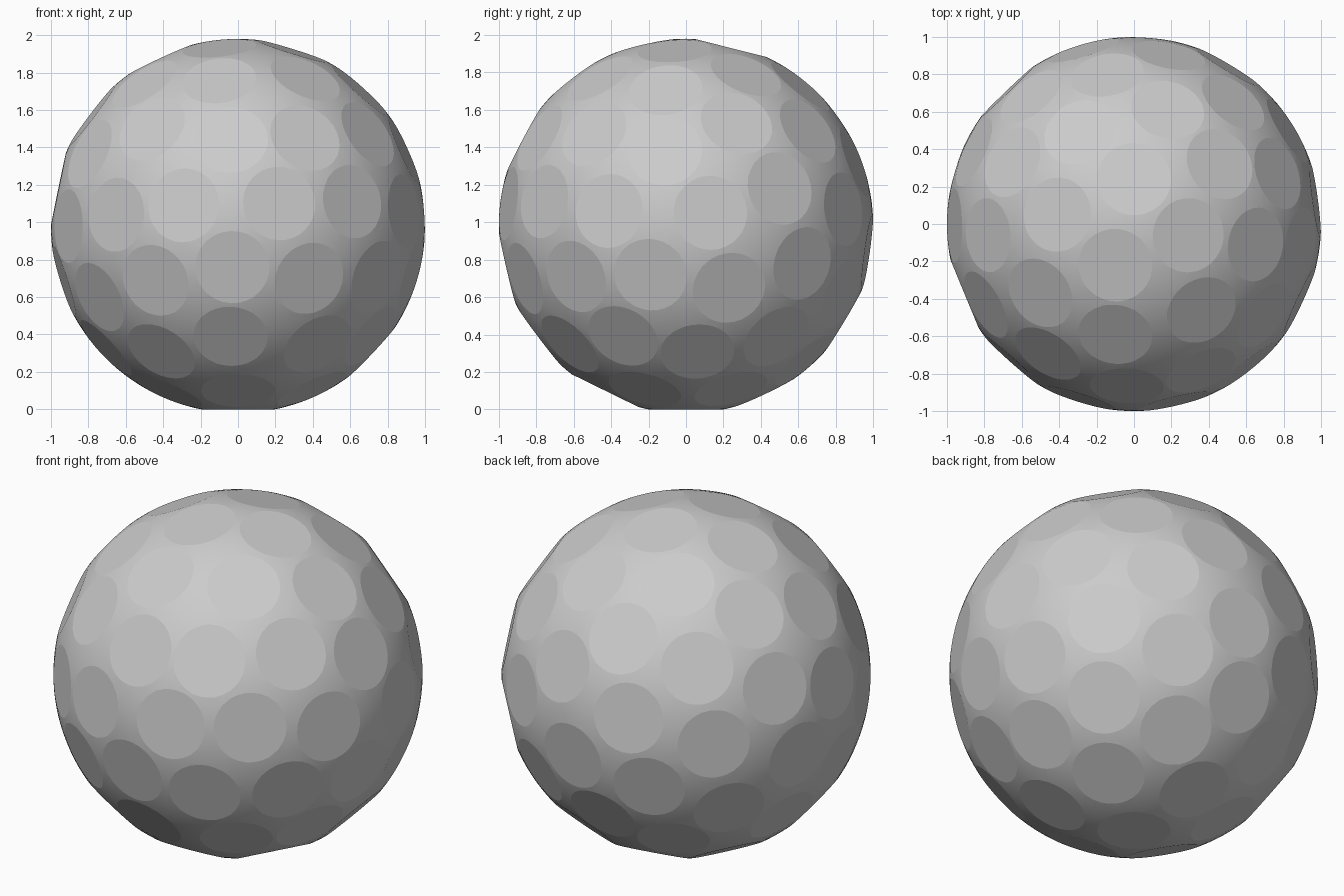
import bpy, bmesh, math
from mathutils import Vector

if "Cube" in bpy.data.objects:
    bpy.data.objects.remove(bpy.data.objects["Cube"])

D = 0.98          # distance of every flat from the ball centre
GAP = 0.405       # smallest spacing of flat centres

# Flat centres as seen from each side: (turn, tilt) -> (right, up) in that view
sides = {
    (0, 0): [(-.03, -.22), (.38, -.28), (-.44, -.29), (-.29, .11), (.22, .12), (.61, .13),
             (-.65, .06), (-.03, .46), (.35, .47), (-.46, .52), (-.04, -.59), (-.41, -.67),
             (.45, -.63), (-.74, -.38), (0, -.88), (-.91, 0)],
    (90, 0): [(-.49, .49), (-.41, .08), (-.58, -.28), (.13, .07), (.5, .2), (-.19, -.26),
              (.23, -.33), (.62, -.2), (-.36, -.59), (.05, -.67), (.48, -.59), (-.22, -.87),
              (.24, -.87), (-.11, .41), (.27, .55)],
    (0, 90): [(.66, -.11), (.46, .32), (.53, .65), (.29, -.06), (0, .24), (-.41, .05),
              (-.1, -.22), (.36, -.46), (-.5, -.37), (-.78, -.06), (-.65, .33), (-.29, .49),
              (.18, .61), (-.1, -.59), (-.8, -.43)],
    (215, 25): [(-.34, .19), (.06, .03), (-.67, .04), (-.31, -.24), (.48, -.08), (.15, -.38),
                (-.2, -.61), (.22, -.74), (.63, -.44), (.79, -.05)],
    (140, -30): [(.16, .56), (.24, .13), (.23, -.31), (.58, -.12), (.57, .25), (.33, -.63),
                 (.71, -.41)],
    (0, -90): [(-.7, .2), (-.38, .2), (-.42, -.24), (-.78, -.22), (-.94, .08)],
}


def lift(turn, tilt, r, u):
    """Put a point seen in a view onto the sphere."""
    a, e = math.radians(turn), math.radians(tilt)
    n = Vector((math.sin(a) * math.cos(e), -math.cos(a) * math.cos(e), math.sin(e)))
    right = Vector((math.cos(a), math.sin(a), 0))
    depth = math.sqrt(max(0, D * D - r * r - u * u))
    return (right * r + n.cross(right) * u + n * depth).normalized() * D


# The resting flat comes first, then all others
flats = [Vector((0, 0, -D))]
flats += [lift(*view, r, u) for view, pts in sides.items() for r, u in pts]

# Ease apart any flats that crowd each other
for _ in range(40):
    for i in range(len(flats)):
        for j in range(i):
            d = flats[i] - flats[j]
            if d.length < GAP:
                push = d.normalized() * (GAP - d.length) * 0.5
                flats[i] = (flats[i] + push).normalized() * D
                flats[j] = (flats[j] - push).normalized() * D
    flats[0] = Vector((0, 0, -D))

# Ball with a round slice taken off at each flat
bm = bmesh.new()
bmesh.ops.create_uvsphere(bm, u_segments=144, v_segments=72, radius=1.0)
for f in bm.faces:
    f.smooth = True
for p in flats:
    cut = bmesh.ops.bisect_plane(bm, geom=bm.verts[:] + bm.edges[:] + bm.faces[:], dist=1e-5,
                                 plane_co=p, plane_no=p.normalized(), clear_outer=True)
    rim = [e for e in cut["geom_cut"] if isinstance(e, bmesh.types.BMEdge) and e.is_boundary]
    for f in bmesh.ops.edgeloop_fill(bm, edges=rim)["faces"]:
        f.smooth = False
    for e in rim:
        e.smooth = False
bmesh.ops.recalc_face_normals(bm, faces=bm.faces[:])

mesh = bpy.data.meshes.new("faceted_ball")
bm.to_mesh(mesh)
bm.free()
ball = bpy.data.objects.new("faceted_ball", mesh)
ball.location.z = D
bpy.context.collection.objects.link(ball)
